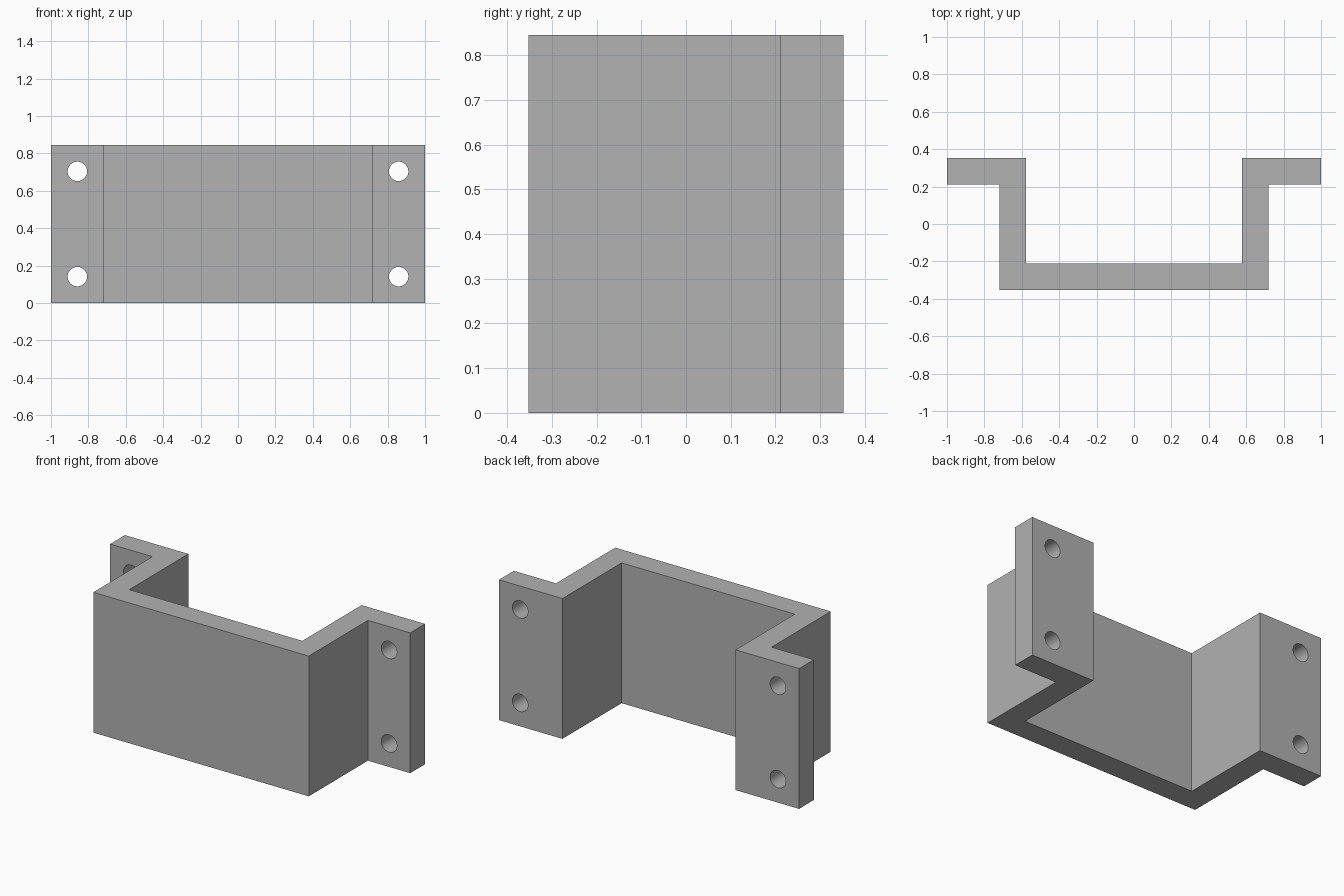
import bpy
import bmesh
import math

cube = bpy.data.objects.get("Cube")
if cube:
    bpy.data.objects.remove(cube, do_unlink=True)

HEIGHT = 0.845
DEPTH = 0.352      # half the overall depth
THICK = 0.141      # plate thickness
OUTER = 0.718      # outer face of the side walls
INNER = OUTER - THICK
HOLE_RADIUS = 0.052
HOLE_X = 0.859

grey = bpy.data.materials.new("plain grey")
grey.use_nodes = True
colour = (0.445, 0.445, 0.445, 1)
grey.diffuse_color = colour
shader = next(n for n in grey.node_tree.nodes if n.type == "BSDF_PRINCIPLED")
shader.inputs["Base Color"].default_value = colour


def make_object(name, bm):
    bmesh.ops.recalc_face_normals(bm, faces=bm.faces[:])
    mesh = bpy.data.meshes.new(name)
    bm.to_mesh(mesh)
    bm.free()
    mesh.materials.append(grey)
    obj = bpy.data.objects.new(name, mesh)
    bpy.context.collection.objects.link(obj)
    return obj


# Hat-shaped bracket: half profile mirrored, then extruded upward
half = [(OUTER, -DEPTH), (OUTER, DEPTH - THICK), (1, DEPTH - THICK),
        (1, DEPTH), (INNER, DEPTH), (INNER, THICK - DEPTH)]
profile = half + [(-x, y) for x, y in reversed(half)]
bm = bmesh.new()
base = bm.faces.new([bm.verts.new((x, y, 0)) for x, y in profile])
top = bmesh.ops.extrude_face_region(bm, geom=[base])["geom"]
bmesh.ops.translate(bm, vec=(0, 0, HEIGHT),
                    verts=[v for v in top if isinstance(v, bmesh.types.BMVert)])
bracket = make_object("mounting_bracket", bm)

# Bolt holes: two in each flange, one in the middle of the front plate
holes = [(side * HOLE_X, DEPTH - THICK / 2, z)
         for side in (-1, 1) for z in (THICK, HEIGHT - THICK)]
holes.append((0, THICK / 2 - DEPTH, HEIGHT / 2))
bm = bmesh.new()
for x, y, z in holes:
    drill = bmesh.ops.create_cone(bm, cap_ends=True, segments=48, radius1=HOLE_RADIUS,
                                  radius2=HOLE_RADIUS, depth=THICK * 2)["verts"]
    for v in drill:
        v.co = (v.co.x + x, v.co.z + y, v.co.y + z)
cutter = make_object("hole_cutter", bm)

cut = bracket.modifiers.new("bolt holes", "BOOLEAN")
cut.operation = "DIFFERENCE"
cut.solver = "EXACT"
cut.object = cutter
bpy.ops.object.select_all(action="DESELECT")
bracket.select_set(True)
bpy.context.view_layer.objects.active = bracket
bpy.ops.object.modifier_apply(modifier=cut.name)
bpy.data.objects.remove(cutter, do_unlink=True)

# Round hole walls, crisp plate edges
bpy.ops.object.shade_smooth_by_angle(angle=math.radians(30))
